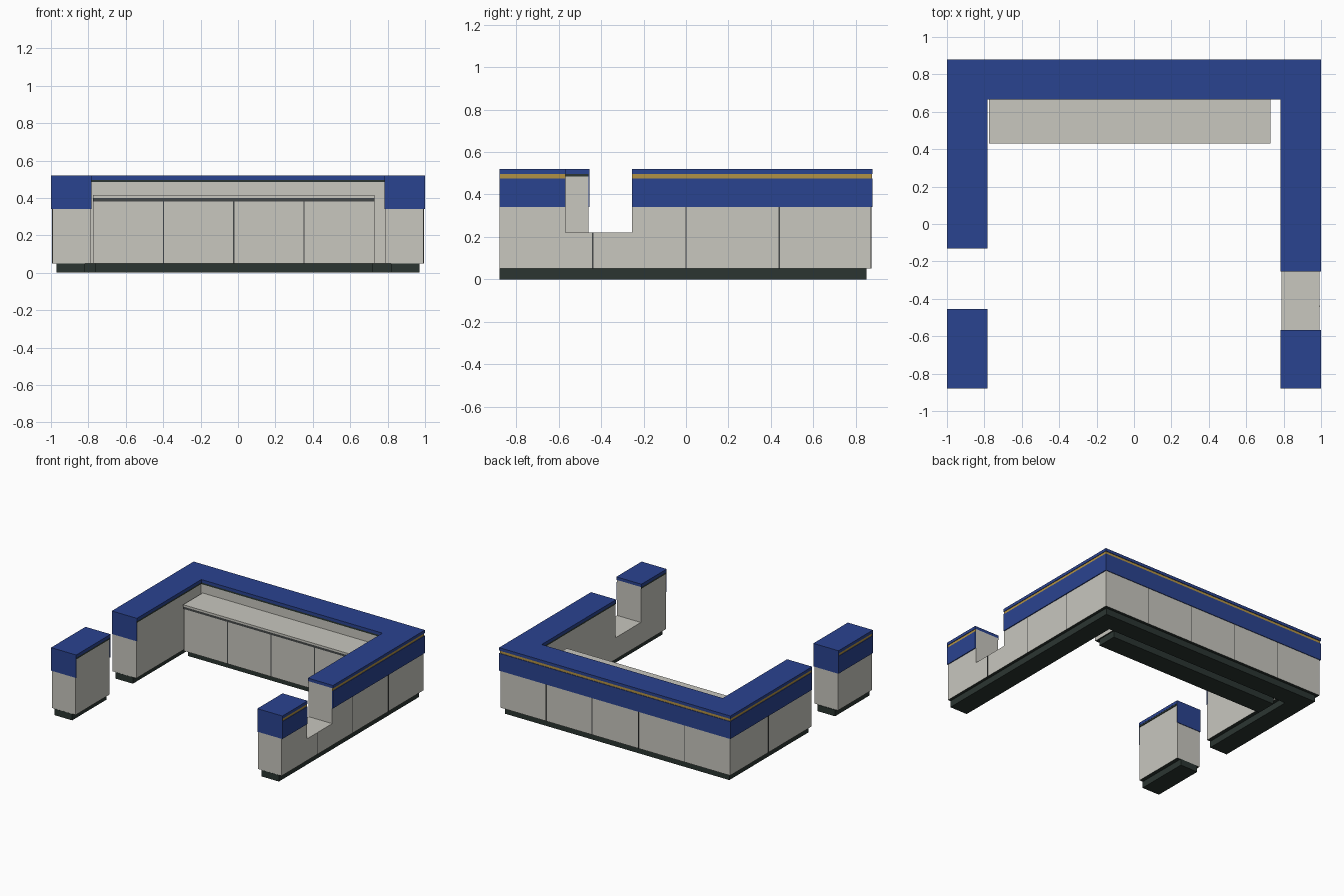
import bpy, bmesh

if "Cube" in bpy.data.objects:
    bpy.data.objects.remove(bpy.data.objects["Cube"], do_unlink=True)


def material(name, rgb):
    m = bpy.data.materials.new(name)
    m.use_nodes = True
    m.diffuse_color = (*rgb, 1)
    node = m.node_tree.nodes["Principled BSDF"]
    node.inputs["Base Color"].default_value = (*rgb, 1)
    node.inputs["Roughness"].default_value = 0.7
    return m


CREAM = material("cream panel", (0.58, 0.57, 0.52))
BLUE = material("deep blue", (0.023, 0.056, 0.28))
GOLD = material("gold trim", (0.45, 0.29, 0.06))
DARK = material("dark green base", (0.024, 0.036, 0.031))
SEAM = material("seam grey", (0.06, 0.065, 0.065))

BACK, FRONT = 0.88, -0.88
IN_X, IN_Y = 0.783, 0.665          # inner edges of the counter ring
LEFT_END, RIGHT_END = -0.13, -0.255  # ends of the ring at -x and +x
BLOCK_L, BLOCK_R = -0.455, -0.568    # rear faces of the two front blocks
SKIN = 0.007                       # thickness of the outer cladding
TIP = 0.004                        # thickness of the end plates
BASE, MID, TRIM, CAP, TOP = 0.05, 0.34, 0.476, 0.497, 0.52


def prism(name, pts, z0, z1, mat, underside=None):
    """Extrude a plan outline between two heights."""
    bm = bmesh.new()
    face = bm.faces.new([bm.verts.new((x, y, z0)) for x, y in pts])
    ext = bmesh.ops.extrude_face_region(bm, geom=[face])
    up = [v for v in ext["geom"] if isinstance(v, bmesh.types.BMVert)]
    bmesh.ops.translate(bm, verts=up, vec=(0, 0, z1 - z0))
    bmesh.ops.recalc_face_normals(bm, faces=bm.faces)
    mesh = bpy.data.meshes.new(name)
    mesh.materials.append(mat)
    if underside:
        mesh.materials.append(underside)
        for f in bm.faces:
            f.material_index = int(f.normal.z < -0.5)
    bm.to_mesh(mesh)
    bm.free()
    obj = bpy.data.objects.new(name, mesh)
    bpy.context.collection.objects.link(obj)
    return obj


def box(name, x0, x1, y0, y1, z0, z1, mat, underside=None):
    return prism(name, [(x0, y0), (x1, y0), (x1, y1), (x0, y1)], z0, z1, mat, underside)


def ring(outer, inner, left=LEFT_END, right=RIGHT_END):
    """Plan of the U-shaped counter, inset from its outer and inner edges."""
    o, i = 1 - outer, IN_X + inner
    return [(-o, left), (-o, BACK - outer), (o, BACK - outer), (o, right),
            (i, right), (i, IN_Y + inner), (-i, IN_Y + inner), (-i, left)]


band = 1 - SKIN - IN_X             # inset that leaves only the outer cladding
lip = 1 - IN_X - 0.005             # inset that leaves only the inner strip

# U-shaped counter
prism("counter_plinth", ring(0.03, 0.035, LEFT_END, FRONT), 0, BASE, DARK)
prism("counter_body", ring(SKIN, 0.005, LEFT_END + TIP), BASE, CAP, CREAM, DARK)
prism("counter_blue_fascia", ring(0, band), MID, TRIM, BLUE)
prism("counter_gold_trim", ring(0.004, band), TRIM, CAP, GOLD)
prism("counter_inner_strip", ring(lip, 0.001), 0.484, CAP, DARK)
prism("counter_top", ring(0, 0), CAP, TOP, BLUE)
box("left_arm_end_plate", -1, -IN_X, LEFT_END, LEFT_END + TIP, MID, CAP, BLUE)
box("left_arm_end_panel", -1 + SKIN, -IN_X - 0.005, LEFT_END + 0.001, LEFT_END + TIP,
    BASE, MID, CREAM)

# Low section joining the right arm to its front block
box("low_pass", IN_X + 0.005, 1 - SKIN, BLOCK_R, RIGHT_END, BASE, 0.22, CREAM, DARK)


def front_block(side, s, rear, rear_plate):
    """Short end block; s is the side of the model it stands on."""
    n = side + "_block_"

    def part(name, a, b, y0, y1, z0, z1, mat, under=None):
        box(n + name, min(s * a, s * b), max(s * a, s * b), y0, y1, z0, z1, mat, under)

    body_rear = rear - TIP if rear_plate else rear
    part("body", IN_X + 0.005, 1 - SKIN, FRONT + TIP, body_rear, BASE, CAP, CREAM, DARK)
    part("blue_fascia", 1 - SKIN, 1, FRONT + TIP, body_rear, MID, TRIM, BLUE)
    part("gold_trim", 1 - SKIN, 0.996, FRONT + TIP, body_rear, TRIM, CAP, GOLD)
    part("inner_strip", IN_X + 0.001, IN_X + 0.005, FRONT + TIP, body_rear, 0.484, CAP, DARK)
    part("top", IN_X, 1, FRONT, rear, CAP, TOP, BLUE)
    part("front_plate", IN_X, 1, FRONT, FRONT + TIP, MID, CAP, BLUE)
    part("front_panel", IN_X + 0.005, 1 - SKIN, FRONT + 0.001, FRONT + TIP, BASE, MID, CREAM)
    if rear_plate:
        part("rear_plate", IN_X, 1, rear - TIP, rear, MID, CAP, BLUE)
        part("plinth", IN_X + 0.035, 0.97, FRONT, rear, 0, BASE, DARK)


front_block("left", -1, BLOCK_L, True)
front_block("right", 1, BLOCK_R, False)

# Inner cabinets and worktop
CAB_L, CAB_R, CAB_F = -0.775, 0.73, 0.44
box("cabinet_plinth", CAB_L + 0.01, CAB_R - 0.01, CAB_F + 0.035, IN_Y - 0.03, 0, BASE, DARK)
box("cabinet_body", CAB_L, CAB_R, CAB_F, IN_Y + 0.005, BASE, 0.38, CREAM, DARK)
box("worktop_strip", CAB_L, CAB_R, CAB_F - 0.005, IN_Y + 0.005, 0.38, 0.4, SEAM)
box("worktop", CAB_L, CAB_R, 0.43, IN_Y + 0.005, 0.4, 0.415, CREAM)

# Panel seams
w, proud = 0.003, 0.001
for k in (1, 2, 3):
    x = CAB_L + k * (CAB_R - CAB_L) / 4
    box("cabinet_seam", x - w, x + w, CAB_F - proud, CAB_F, BASE, 0.38, SEAM)
for x in (-0.6, -0.2, 0.2, 0.6):
    y = BACK - SKIN
    box("back_seam", x - w, x + w, y, y + proud, BASE, MID, SEAM)
side = 1 - SKIN
for y, top in ((-0.44, 0.22), (0, MID), (0.44, MID)):
    box("right_arm_seam", side, side + proud, y - w, y + w, BASE, top, SEAM)
box("left_arm_seam", -side - proud, -side, 0.4 - w, 0.4 + w, BASE, MID, SEAM)
